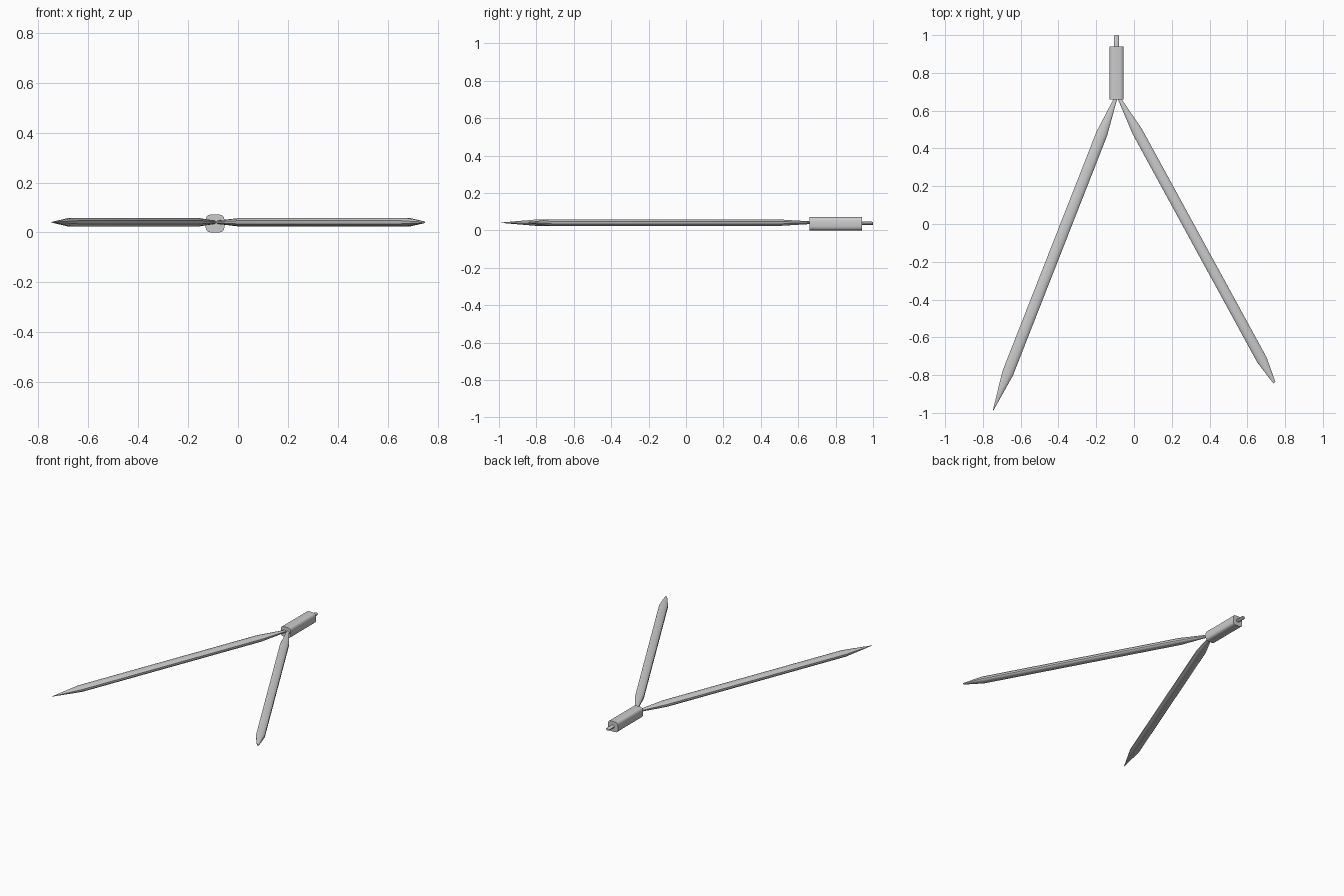
import bpy, bmesh, math
from mathutils import Vector

if "Cube" in bpy.data.objects:
    bpy.data.objects.remove(bpy.data.objects["Cube"])


def oval(n, rx, rz, power=1.0):
    """Closed cross-section; power below 1 squares the oval off."""
    pts = []
    for i in range(n):
        a = 2 * math.pi * (i + 0.5) / n
        c, s = math.cos(a), math.sin(a)
        pts.append((math.copysign(abs(c) ** power, c) * rx,
                    math.copysign(abs(s) ** power, s) * rz))
    return pts


def loft(name, start, end, stations, n, power=1.0, angle=35):
    """Sweep ovals along start-end; stations are (distance fraction, half width, half height)."""
    a, b = Vector(start), Vector(end)
    side = (b - a).normalized().cross(Vector((0, 0, 1)))
    bm = bmesh.new()
    rings = []
    for t, rx, rz in stations:
        c = a.lerp(b, t)
        rings.append([bm.verts.new(c + side * u + Vector((0, 0, v)))
                      for u, v in oval(n, rx, rz, power)])
    for r, s in zip(rings, rings[1:]):
        for i in range(n):
            j = (i + 1) % n
            bm.faces.new((r[i], r[j], s[j], s[i]))
    bm.faces.new(rings[0])
    bm.faces.new(rings[-1])
    bmesh.ops.recalc_face_normals(bm, faces=bm.faces)
    me = bpy.data.meshes.new(name)
    bm.to_mesh(me)
    bm.free()
    ob = bpy.data.objects.new(name, me)
    bpy.context.collection.objects.link(ob)
    bpy.ops.object.select_all(action='DESELECT')
    ob.select_set(True)
    bpy.context.view_layer.objects.active = ob
    bpy.ops.object.shade_smooth_by_angle(angle=math.radians(angle))
    return ob


# Hinge block with rounded long edges
loft("hinge_block", (-0.092, 0.66, 0.036), (-0.092, 0.94, 0.036),
     [(0, 0.038, 0.036), (1, 0.038, 0.036)], 16, 0.5, 50)

# Small grip pin on top of the block
loft("grip_pin", (-0.092, 0.93, 0.037), (-0.092, 1.0, 0.037),
     [(0, 0.014, 0.010), (0.9, 0.014, 0.010), (1, 0.011, 0.007)], 12)

# Needle leg, ending in a sharp point
loft("needle_leg", (-0.095, 0.67, 0.041), (-0.747, -0.99, 0.041),
     [(0, 0.008, 0.007), (0.115, 0.031, 0.018),
      (0.88, 0.031, 0.018), (1, 0.001, 0.001)], 12, 0.8)

# Pencil leg, ending in a blunter tip
loft("pencil_leg", (-0.081, 0.67, 0.041), (0.743, -0.84, 0.041),
     [(0, 0.008, 0.007), (0.12, 0.029, 0.018),
      (0.92, 0.029, 0.018), (1, 0.007, 0.004)], 12, 0.8)
